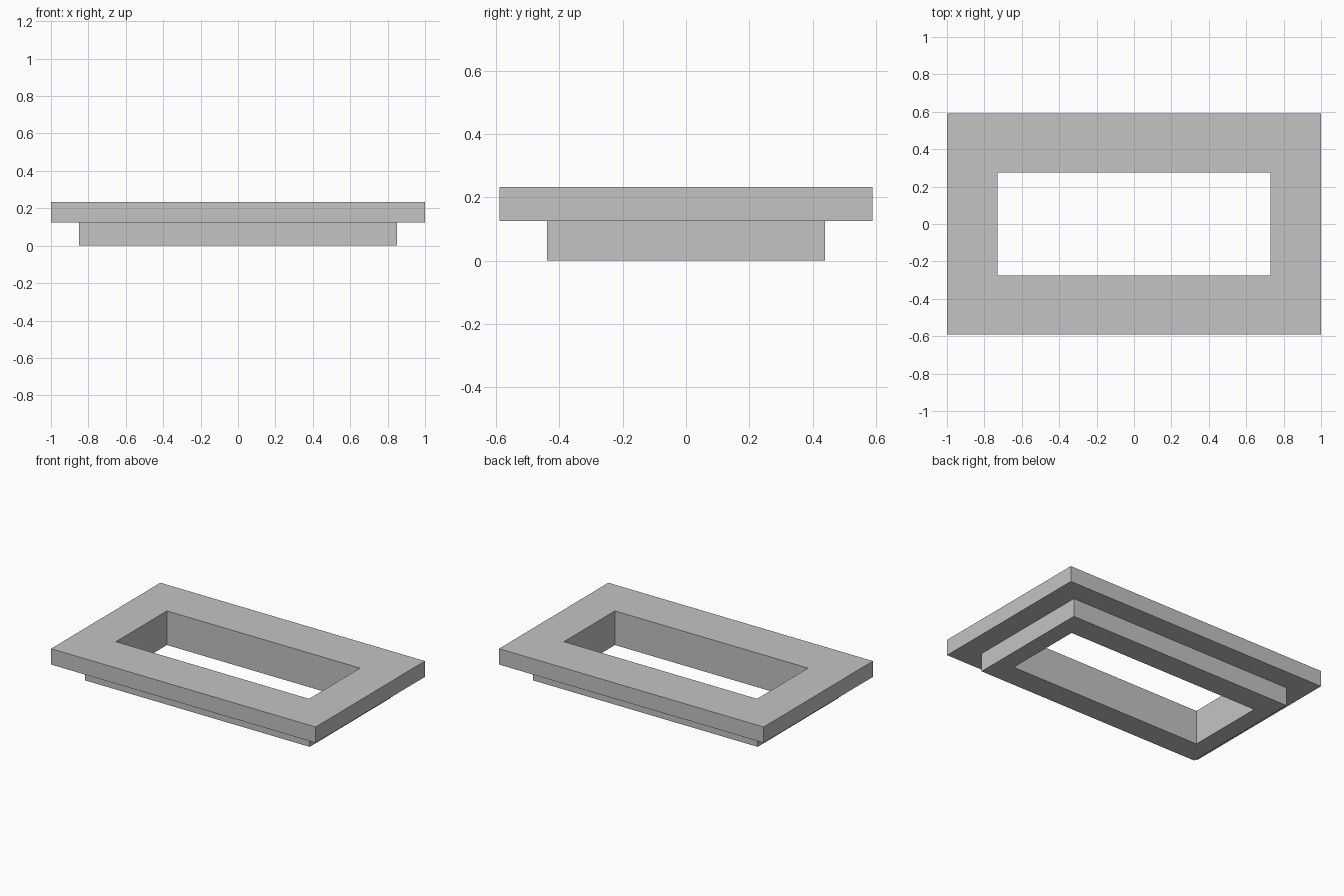
import bpy
import bmesh

# Remove the default cube
cube = bpy.data.objects.get("Cube")
if cube:
    bpy.data.objects.remove(cube, do_unlink=True)

# Overall sizes (half widths, half depths and heights)
FLANGE = (1.0, 0.59)
COLLAR = (0.85, 0.44)
OPENING = (0.73, 0.275)
STEP_Z, TOP_Z = 0.125, 0.233

grey = bpy.data.materials.new("plain grey")
grey.use_nodes = True
colour = (0.55, 0.55, 0.55, 1.0)
grey.diffuse_color = colour
grey.node_tree.nodes["Principled BSDF"].inputs["Base Color"].default_value = colour


def rectangle_ring(bm, half_size, z):
    """Four corner vertices, counter-clockwise seen from above."""
    hx, hy = half_size
    return [bm.verts.new((sx * hx, sy * hy, z))
            for sx, sy in ((-1, -1), (1, -1), (1, 1), (-1, 1))]


def frame_from_profile(name, profile, material):
    """Sweep a closed stepped profile around a rectangular opening."""
    bm = bmesh.new()
    rings = [rectangle_ring(bm, size, z) for size, z in profile]
    for lower, upper in zip(rings, rings[1:] + rings[:1]):
        for i in range(4):
            j = (i + 1) % 4
            bm.faces.new((lower[i], lower[j], upper[j], upper[i]))
    bmesh.ops.recalc_face_normals(bm, faces=bm.faces)
    mesh = bpy.data.meshes.new(name)
    bm.to_mesh(mesh)
    bm.free()
    mesh.materials.append(material)
    obj = bpy.data.objects.new(name, mesh)
    bpy.context.scene.collection.objects.link(obj)
    return obj


# Wide flange on a narrower collar, with a straight opening through both
frame_from_profile("flanged_frame", [
    (OPENING, 0.0),
    (COLLAR, 0.0),
    (COLLAR, STEP_Z),
    (FLANGE, STEP_Z),
    (FLANGE, TOP_Z),
    (OPENING, TOP_Z),
], grey)
